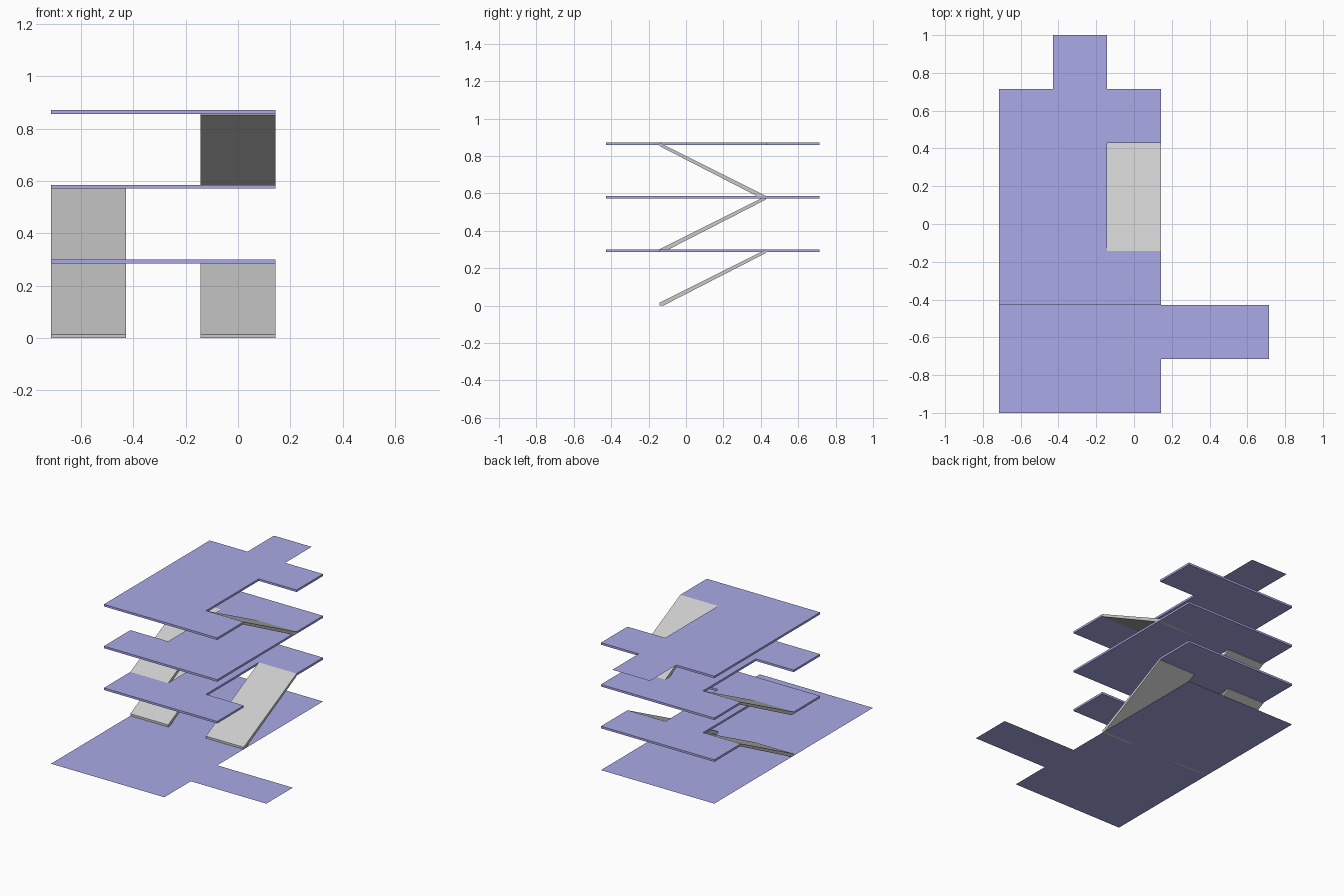
import bpy, bmesh

if "Cube" in bpy.data.objects:
    bpy.data.objects.remove(bpy.data.objects["Cube"])

U = 1 / 7          # plan module
T = 0.1 * U        # slab thickness
H = 2 * U          # storey height

blue = bpy.data.materials.new("deck_blue")
blue.diffuse_color = (0.4, 0.4, 0.8, 1)
blue.use_nodes = True
blue.node_tree.nodes["Principled BSDF"].inputs["Base Color"].default_value = blue.diffuse_color


def extrude(name, points, offset, mat=None):
    """Flat polygon from 3D points, pushed along offset (None = thin sheet)."""
    bm = bmesh.new()
    face = bm.faces.new([bm.verts.new(p) for p in points])
    if offset:
        res = bmesh.ops.extrude_face_region(bm, geom=[face], use_keep_orig=True)
        verts = [g for g in res["geom"] if isinstance(g, bmesh.types.BMVert)]
        bmesh.ops.translate(bm, vec=offset, verts=verts)
        bmesh.ops.recalc_face_normals(bm, faces=bm.faces)
    me = bpy.data.meshes.new(name)
    bm.to_mesh(me)
    bm.free()
    ob = bpy.data.objects.new(name, me)
    bpy.context.collection.objects.link(ob)
    if mat:
        me.materials.append(mat)
    return ob


def plan(pts, z):
    return [(x * U, y * U, z) for x, y in pts]


def deck(name, z, left_notch, right_notch):
    pts = [(-5, -3), (1, -3)]
    if right_notch:
        pts += [(1, -1), (-1, -1), (-1, 3), (1, 3)]
    pts += [(1, 5), (-5, 5)]
    if left_notch:
        pts += [(-5, 3), (-3, 3), (-3, -1), (-5, -1)]
    extrude(name, plan(pts, z), (0, 0, T), blue)


def ramp(name, x, z, flip=False):
    # side profile: clipped flat at the foot, vertical at both ends
    prof = [(-U, 0), (-U, T), (3 * U, H + T), (3 * U, H - 0.004), (-U + 0.022, 0)]
    pts = [(x * U, 2 * U - y if flip else y, z + h) for y, h in prof]
    extrude(name, pts, (2 * U, 0, 0))


# ground sheet with its side entrance
extrude("ground_sheet", plan([(-5, -7), (1, -7), (1, -5), (5, -5), (5, -3),
                              (1, -3), (1, 5), (-5, 5)], 0), None, blue)

# three storeys, notched where ramps arrive
deck("first_deck", H, True, True)
deck("second_deck", 2 * H, True, False)
deck("top_deck", 3 * H, False, True)

# thin exit tab level with the top deck
extrude("top_exit_tab", plan([(-3, 5), (-1, 5), (-1, 7), (-3, 7)], 3 * H + T), None, blue)

# ramps
ramp("lower_left_ramp", -5, 0)
ramp("lower_right_ramp", -1, 0)
ramp("middle_left_ramp", -5, H)
ramp("upper_right_ramp", -1, 2 * H, flip=True)
